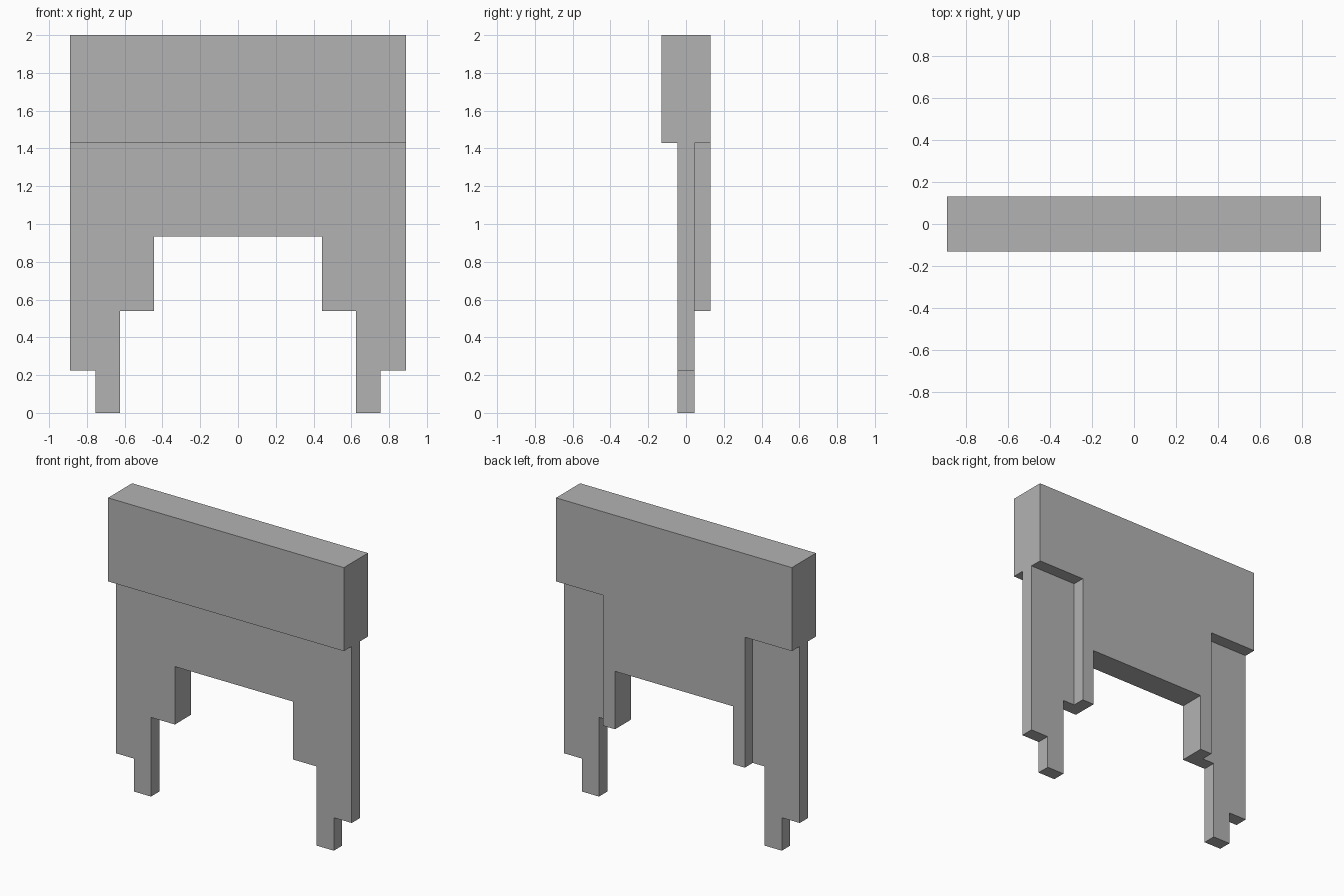
import bpy
import bmesh

cube = bpy.data.objects.get("Cube")
if cube:
    bpy.data.objects.remove(cube, do_unlink=True)

grey = bpy.data.materials.new("plain grey")
grey.use_nodes = True
colour = (0.45, 0.45, 0.45, 1)
grey.diffuse_color = colour
grey.node_tree.nodes["Principled BSDF"].inputs["Base Color"].default_value = colour


def slab(name, half_profile, y0, y1):
    """Extrude a profile, mirrored across x = 0, from y0 to y1."""
    outline = half_profile + [(-x, z) for x, z in reversed(half_profile)]
    bm = bmesh.new()
    face = bm.faces.new([bm.verts.new((x, y0, z)) for x, z in outline])
    ext = bmesh.ops.extrude_face_region(bm, geom=[face])
    moved = [g for g in ext["geom"] if isinstance(g, bmesh.types.BMVert)]
    bmesh.ops.translate(bm, verts=moved, vec=(0, y1 - y0, 0))
    bmesh.ops.recalc_face_normals(bm, faces=bm.faces)
    mesh = bpy.data.meshes.new(name)
    bm.to_mesh(mesh)
    bm.free()
    mesh.materials.append(grey)
    obj = bpy.data.objects.new(name, mesh)
    bpy.context.collection.objects.link(obj)
    return obj


HALF_WIDTH, DEPTH, PLATE = 0.89, 0.13, 0.045
ARCH, ARCH_TOP, STEP, BLOCK = 0.445, 0.935, 0.54, 1.43

# Thick block along the top
slab("top_block", [(HALF_WIDTH, BLOCK), (HALF_WIDTH, 2)], -DEPTH, DEPTH)

# Full-width plate with the arch and stepped legs
slab("leg_plate", [(ARCH, ARCH_TOP), (ARCH, STEP), (0.625, STEP), (0.625, 0),
                   (0.755, 0), (0.755, 0.225), (HALF_WIDTH, 0.225),
                   (HALF_WIDTH, BLOCK)], -PLATE, PLATE)

# Narrower thickening plate behind the arch
slab("back_plate", [(ARCH, ARCH_TOP), (ARCH, STEP), (0.535, STEP),
                    (0.535, BLOCK)], PLATE, DEPTH)
